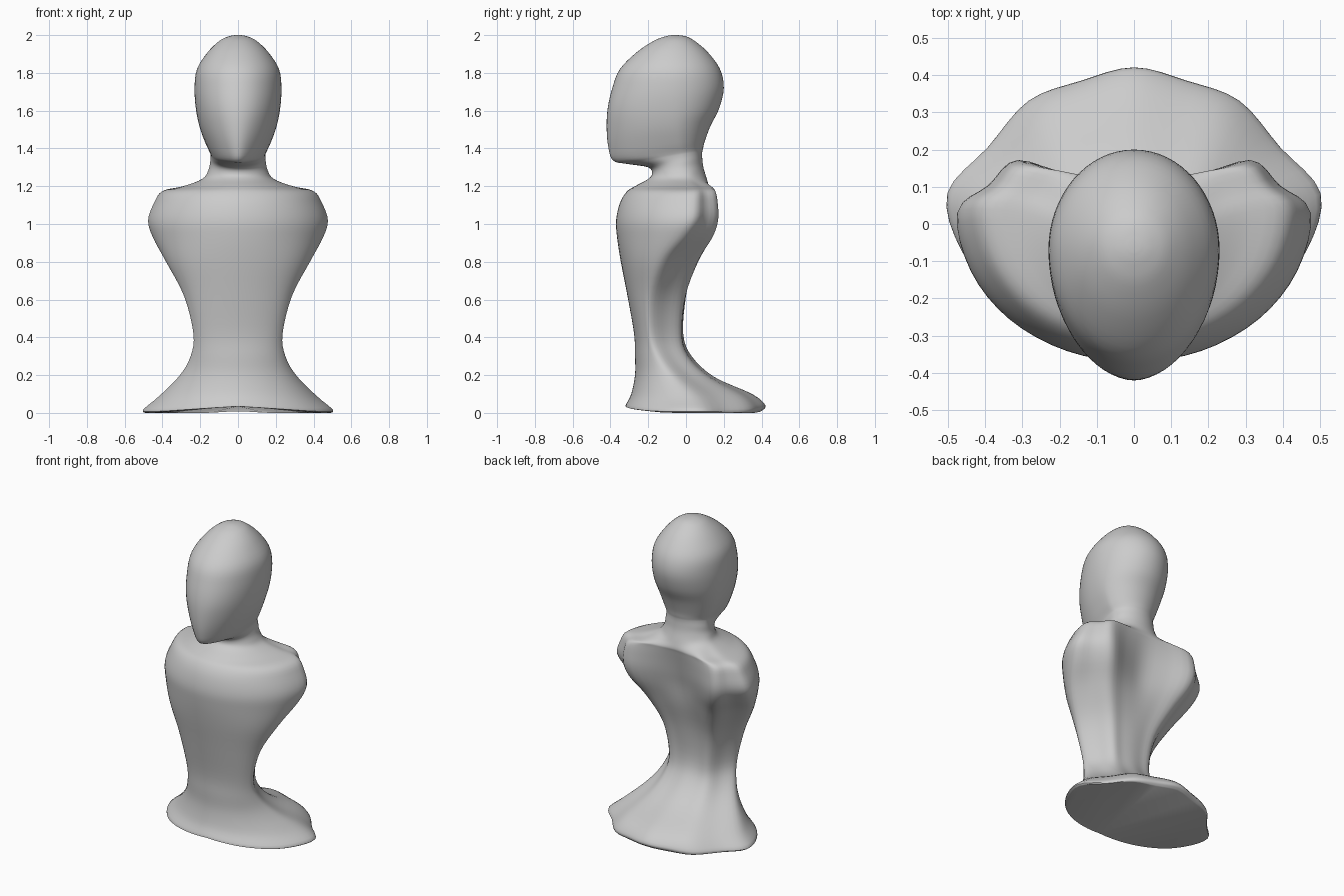
import bpy, bmesh
from math import sin, cos, pi

cube = bpy.data.objects.get("Cube")
if cube:
    bpy.data.objects.remove(cube)

grey = bpy.data.materials.new("plain grey")
grey.use_nodes = True
colour = (0.6, 0.6, 0.6, 1)
grey.diffuse_color = colour
grey.node_tree.nodes["Principled BSDF"].inputs["Base Color"].default_value = colour


def half_front(w, yw, yf, k):
    """Quarter ellipse from the front centre to the widest point; k > 1 pinches it."""
    angles = [i * pi / 8 for i in range(5)]
    return [(w * sin(a) ** k, yw + (yf - yw) * cos(a)) for a in angles]


def torso_ring(zf, zb, yf, w, yw, xb, yb, yc):
    """Section with a back corner (xb, yb) and the spine at yc."""
    half = half_front(w, yw, yf, 1)
    half += [((w + xb) / 2, (yw + yb) / 2), (xb, yb),
             (xb * .5, yb * .4 + yc * .6), (0, yc)]
    return close_ring(half, zf, zb)


def head_ring(zf, zb, yf, w, yw, yb, k):
    """Round section."""
    half = half_front(w, yw, yf, k)
    half += [(w * cos(i * pi / 8), yw + (yb - yw) * sin(i * pi / 8)) for i in range(1, 5)]
    return close_ring(half, zf, zb)


def close_ring(half, zf, zb):
    """Mirror the half section and tilt it from front height to back height."""
    ring = half + [(-x, y) for x, y in half[-2:0:-1]]
    yf, yb = half[0][1], half[-1][1]
    return [(x, y, zf + (zb - zf) * (y - yf) / (yb - yf)) for x, y in ring]


def blend(p, q, r, s, t):
    """Catmull-Rom point between q and r."""
    return tuple(.5 * (2 * b + (c - a) * t + (2 * a - 5 * b + 4 * c - d) * t ** 2
                       + (3 * b - a - 3 * c + d) * t ** 3)
                 for a, b, c, d in zip(p, q, r, s))


def refine_ring(ring, steps):
    n = len(ring)
    return [blend(ring[i - 1], ring[i], ring[(i + 1) % n], ring[(i + 2) % n], j / steps)
            for i in range(n) for j in range(steps)]


def refine_rows(rows, steps):
    out, last = [], len(rows) - 1
    for i in range(last):
        four = [rows[max(i - 1, 0)], rows[i], rows[i + 1], rows[min(i + 2, last)]]
        for j in range(steps):
            out.append([blend(*pts, j / steps) for pts in zip(*four)])
    return out + [rows[-1]]


# Base, waist, chest and shoulders: front z, back z, front y, half width,
# widest y, corner x, corner y, spine y
torso = [
    (.035, .01, -.31, .48, .08, .28, .32, .40),
    (.04, .04, -.32, .50, .08, .28, .33, .42),
    (.10, .10, -.29, .42, .05, .24, .28, .35),
    (.20, .19, -.27, .31, -.06, .18, .11, .15),
    (.30, .30, -.27, .25, -.14, .15, .00, .03),
    (.42, .42, -.275, .235, -.18, .14, -.03, -.015),
    (.62, .62, -.31, .285, -.18, .17, -.01, .0),
    (.80, .80, -.345, .38, -.12, .24, .06, .04),
    (.93, .93, -.365, .45, -.02, .29, .14, .06),
    (1.02, 1.02, -.37, .475, .03, .31, .17, .08),
    (1.11, 1.11, -.35, .445, .04, .31, .168, .1),
    (1.17, 1.175, -.315, .40, .04, .29, .155, .115),
    (1.20, 1.20, -.27, .29, .03, .20, .13, .12),
]
# Neck, jaw and head: front z, back z, front y, half width, widest y, back y, pinch
head = [
    (1.235, 1.24, -.205, .19, -.01, .11, 1),
    (1.265, 1.30, -.18, .157, -.03, .092, 1),
    (1.30, 1.35, -.20, .147, -.03, .086, 1),
    (1.318, 1.38, -.31, .145, -.04, .086, 1.2),
    (1.335, 1.40, -.385, .15, -.05, .09, 1.3),
    (1.40, 1.44, -.41, .172, -.06, .10, 1.2),
    (1.50, 1.52, -.42, .203, -.07, .13, 1.1),
    (1.61, 1.61, -.415, .223, -.07, .175, 1),
    (1.72, 1.72, -.39, .23, -.07, .20, 1),
    (1.82, 1.82, -.35, .217, -.07, .18, 1),
    (1.91, 1.91, -.26, .16, -.07, .115, 1),
    (1.97, 1.97, -.17, .098, -.06, .045, 1),
    (1.993, 1.993, -.11, .05, -.06, .0, 1),
    (2.0, 2.0, -.075, .015, -.06, -.045, 1),
]

rows = [torso_ring(*r) for r in torso] + [head_ring(*r) for r in head]
rows = [refine_ring(r, 4) for r in refine_rows(rows, 4)]

# Skin the sections into one closed bust
bm = bmesh.new()
loops = [[bm.verts.new((x, y, max(z, 0))) for x, y, z in row] for row in rows]
for low, high in zip(loops, loops[1:]):
    for i in range(len(low)):
        j = (i + 1) % len(low)
        bm.faces.new((low[i], low[j], high[j], high[i]))
bm.faces.new(loops[0][::-1])
bm.faces.new(loops[-1])

# The rim dips to the ground at its sides
for v in bm.verts:
    if v.co.z < .2:
        v.co.z -= .03 * (1 - v.co.z / .2) * min(abs(v.co.x) / .4, 1)
        v.co.z = max(v.co.z, 0)
bmesh.ops.recalc_face_normals(bm, faces=bm.faces)
mesh = bpy.data.meshes.new("bust")
bm.to_mesh(mesh)
bm.free()
mesh.materials.append(grey)
bust = bpy.data.objects.new("bust", mesh)
bpy.context.collection.objects.link(bust)

bpy.ops.object.select_all(action="DESELECT")
bust.select_set(True)
bpy.context.view_layer.objects.active = bust
bpy.ops.object.shade_smooth_by_angle(angle=pi / 4)
